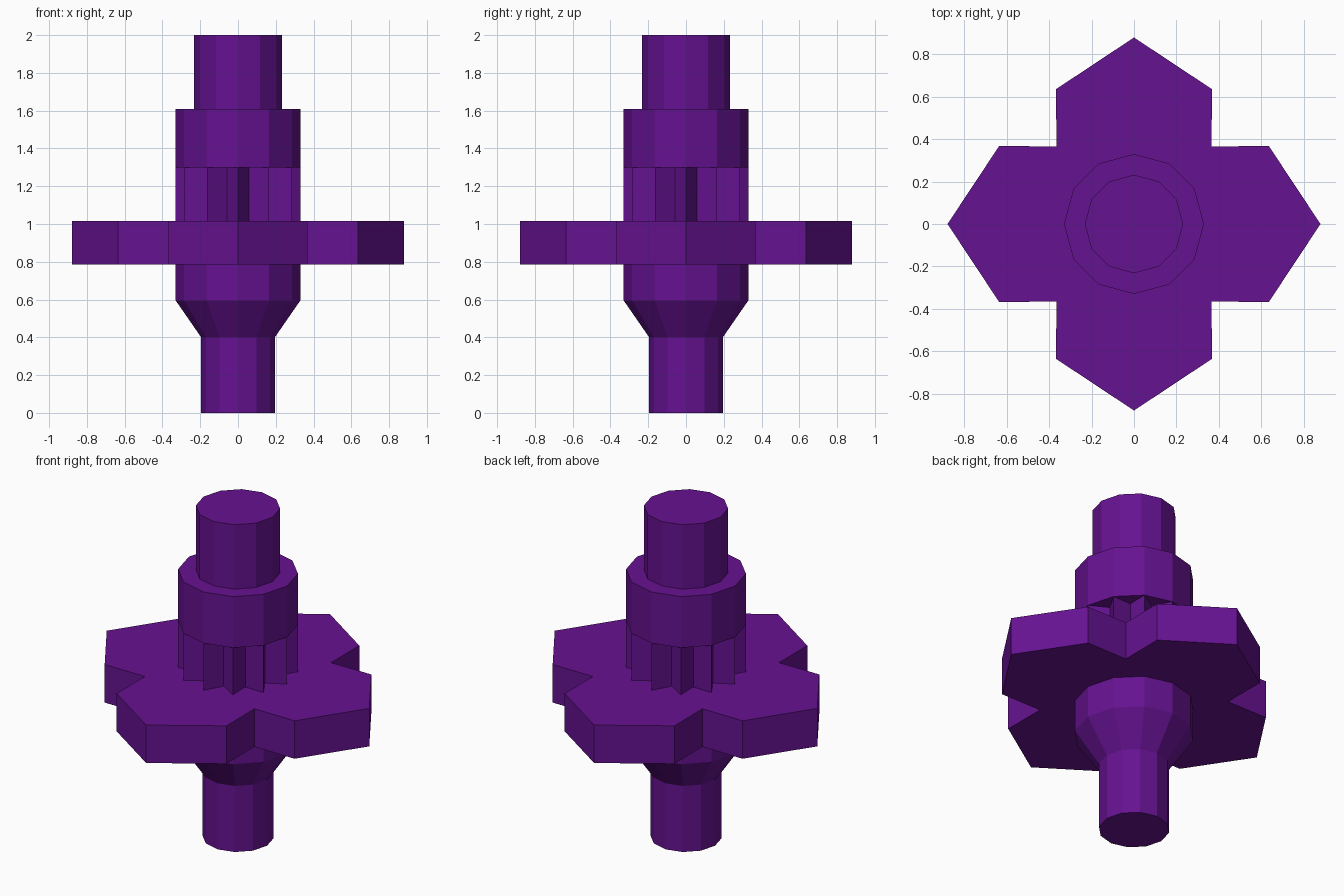
import bpy, bmesh
from math import radians, cos, sin

if "Cube" in bpy.data.objects:
    bpy.data.objects.remove(bpy.data.objects["Cube"])

mat = bpy.data.materials.new("purple")
mat.diffuse_color = (0.13, 0.006, 0.28, 1)
mat.use_nodes = True
mat.node_tree.nodes["Principled BSDF"].inputs["Base Color"].default_value = mat.diffuse_color


def ring(radius, step=30):
    return [(radius, a) for a in range(0, 360, step)]


def loft(name, sections):
    """Closed flat-faced solid from (z, polar outline) sections, bottom to top."""
    bm = bmesh.new()
    loops = [[bm.verts.new((r * cos(radians(a)), r * sin(radians(a)), z))
              for r, a in outline] for z, outline in sections]
    n = len(loops[0])
    for lo, hi in zip(loops, loops[1:]):
        for i in range(n):
            j = (i + 1) % n
            bm.faces.new((lo[i], lo[j], hi[j], hi[i]))
    bm.faces.new(loops[0][::-1])
    bm.faces.new(loops[-1])
    bmesh.ops.recalc_face_normals(bm, faces=bm.faces)
    mesh = bpy.data.meshes.new(name)
    bm.to_mesh(mesh)
    bm.free()
    mesh.materials.append(mat)
    obj = bpy.data.objects.new(name, mesh)
    bpy.context.collection.objects.link(obj)
    return obj


# Lower shaft with flared shoulder
loft("lower_shaft", [(0, ring(0.195)), (0.4, ring(0.195)),
                     (0.595, ring(0.33)), (0.785, ring(0.33))])

# Four-armed plate: pointed arms with square notches between
arms = [(r, q + a) for q in range(0, 360, 90)
        for r, a in ((0.88, 0), (0.735, 30), (0.518, 45), (0.735, 60))]
loft("cross_plate", [(0.785, arms), (1.015, arms)])

# Twelve-toothed spline
teeth = [(0.33 if i % 2 == 0 else 0.23, i * 15) for i in range(24)]
loft("spline", [(1.015, teeth), (1.3, teeth)])

# Collar and top stub
loft("collar_and_stub", [(1.3, ring(0.33)), (1.61, ring(0.33)),
                         (1.61, ring(0.232)), (2.0, ring(0.232))])
